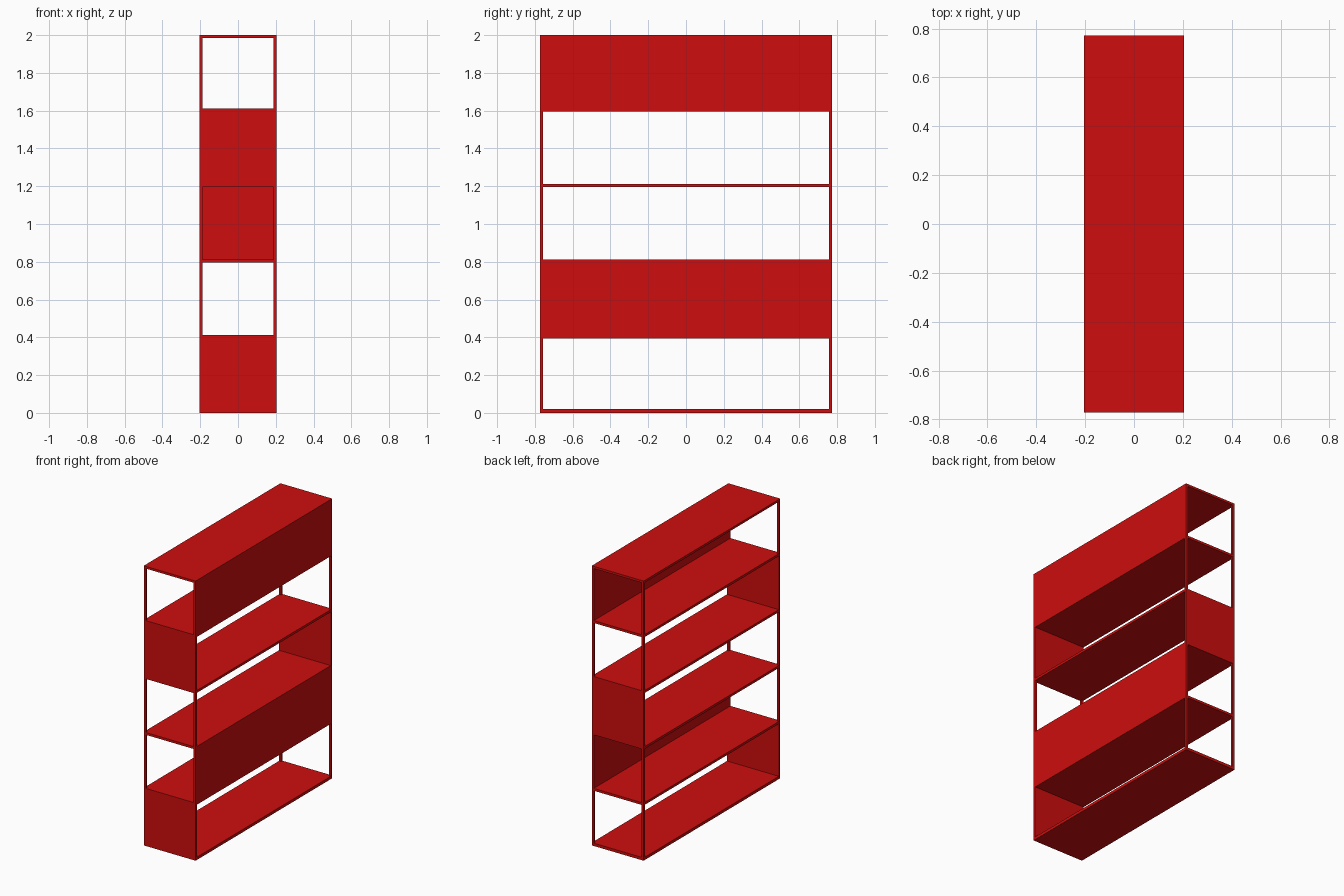
import bpy

default_cube = bpy.data.objects.get("Cube")
if default_cube:
    bpy.data.objects.remove(default_cube, do_unlink=True)

# Single lacquer colour
red = bpy.data.materials.new("red_lacquer")
red.use_nodes = True
colour = (0.62, 0.004, 0.004, 1.0)
red.diffuse_color = colour
red.node_tree.nodes["Principled BSDF"].inputs["Base Color"].default_value = colour

HALF_X, HALF_Y = 0.205, 0.772
POST = 0.016


def box(name, low, high):
    """Axis-aligned board between two corners."""
    centre = [(a + b) / 2 for a, b in zip(low, high)]
    bpy.ops.mesh.primitive_cube_add(size=1, location=centre)
    obj = bpy.context.object
    obj.name = name
    obj.scale = [b - a for a, b in zip(low, high)]
    bpy.ops.object.transform_apply(location=False, rotation=False, scale=True)
    obj.data.materials.append(red)
    return obj


# Shelves: bottom and top height of each board
shelves = [(0, 0.02), (0.395, 0.412), (0.795, 0.812),
           (1.195, 1.212), (1.595, 1.612), (1.984, 2)]
for i, (z0, z1) in enumerate(shelves):
    box(f"shelf_{i + 1}", (-HALF_X, -HALF_Y, z0), (HALF_X, HALF_Y, z1))

# Closing panel of each bay, from bottom to top
bay_panels = ["front", "left", "back", "front", "left"]
IN_X, IN_Y = HALF_X - POST, HALF_Y - POST
panel_spans = {
    "front": ((-IN_X, -HALF_Y), (IN_X, -IN_Y)),
    "back": ((-IN_X, IN_Y), (IN_X, HALF_Y)),
    "left": ((IN_X, -IN_Y), (HALF_X, IN_Y)),
}

for bay, side in enumerate(bay_panels):
    z0, z1 = shelves[bay][1], shelves[bay + 1][0]

    # Corner posts between neighbouring shelves
    for x, x_name in ((-HALF_X, "right"), (IN_X, "left")):
        for y, y_name in ((-HALF_Y, "front"), (IN_Y, "back")):
            box(f"{y_name}_{x_name}_post_{bay + 1}",
                (x, y, z0), (x + POST, y + POST, z1))

    # Flush panel between the posts
    low, high = panel_spans[side]
    box(f"{side}_panel_{bay + 1}", (*low, z0), (*high, z1))
